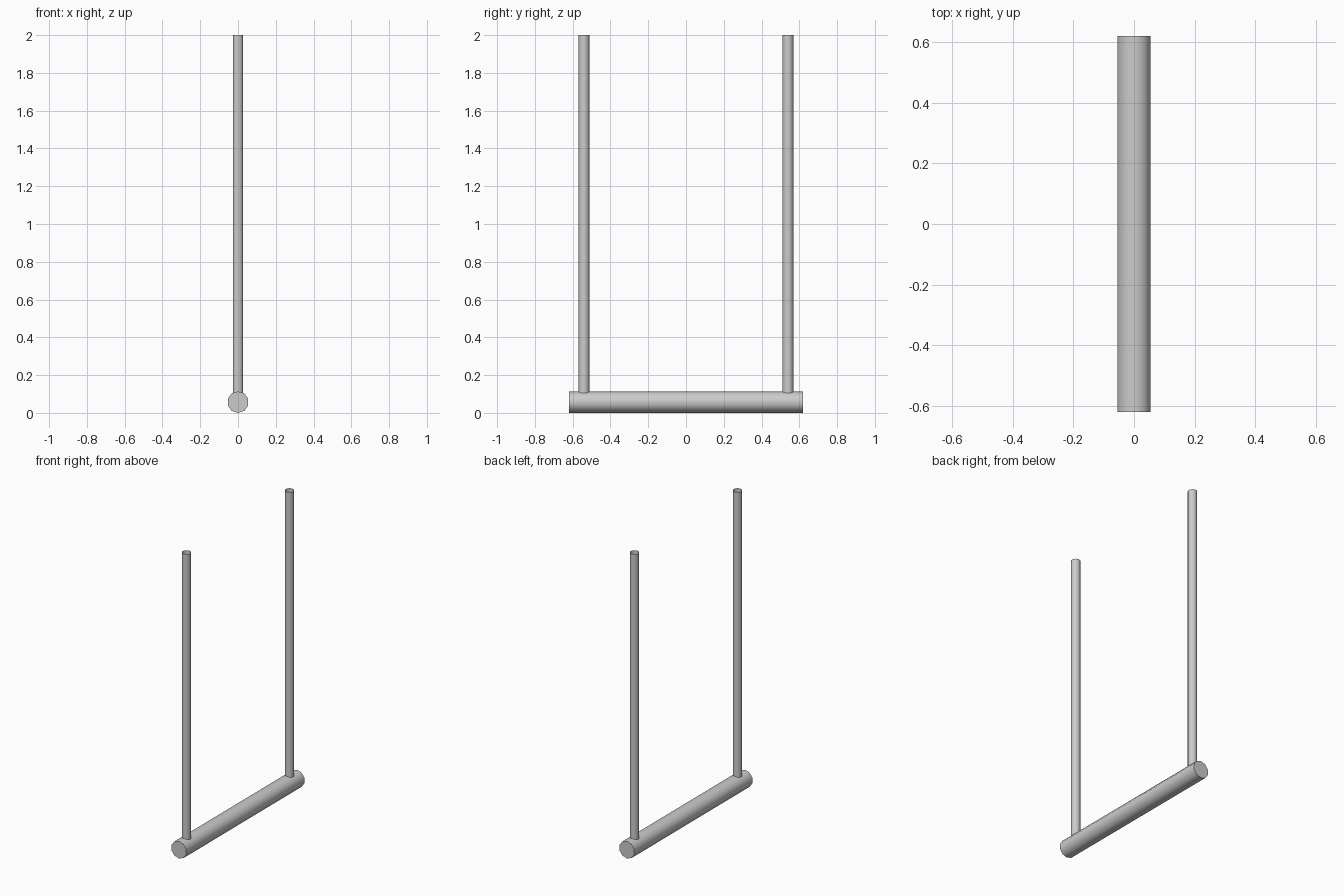
import bpy
import math

if "Cube" in bpy.data.objects:
    bpy.data.objects.remove(bpy.data.objects["Cube"])

BAR_R, BAR_LEN = 0.057, 1.24
ROPE_R, ROPE_Y = 0.029, 0.54


def cylinder(name, sides, radius, depth, loc, rot=(0, 0, 0), fill='NGON'):
    bpy.ops.mesh.primitive_cylinder_add(vertices=sides, radius=radius, depth=depth,
                                        location=loc, rotation=rot, end_fill_type=fill)
    obj = bpy.context.object
    obj.name = name
    bpy.ops.object.shade_smooth_by_angle(angle=math.radians(50))
    return obj


# Horizontal swing bar with closed ends
cylinder("swing_bar", 10, BAR_R, BAR_LEN, (0, 0, BAR_R), (math.pi / 2, 0, 0))

# Two hanging ropes: open tubes sunk slightly into the bar
bottom, top = 0.09, 2.0
for side, label in ((-1, "front"), (1, "back")):
    cylinder(label + "_rope", 10, ROPE_R, top - bottom,
             (0, side * ROPE_Y, (top + bottom) / 2), fill='NOTHING')
